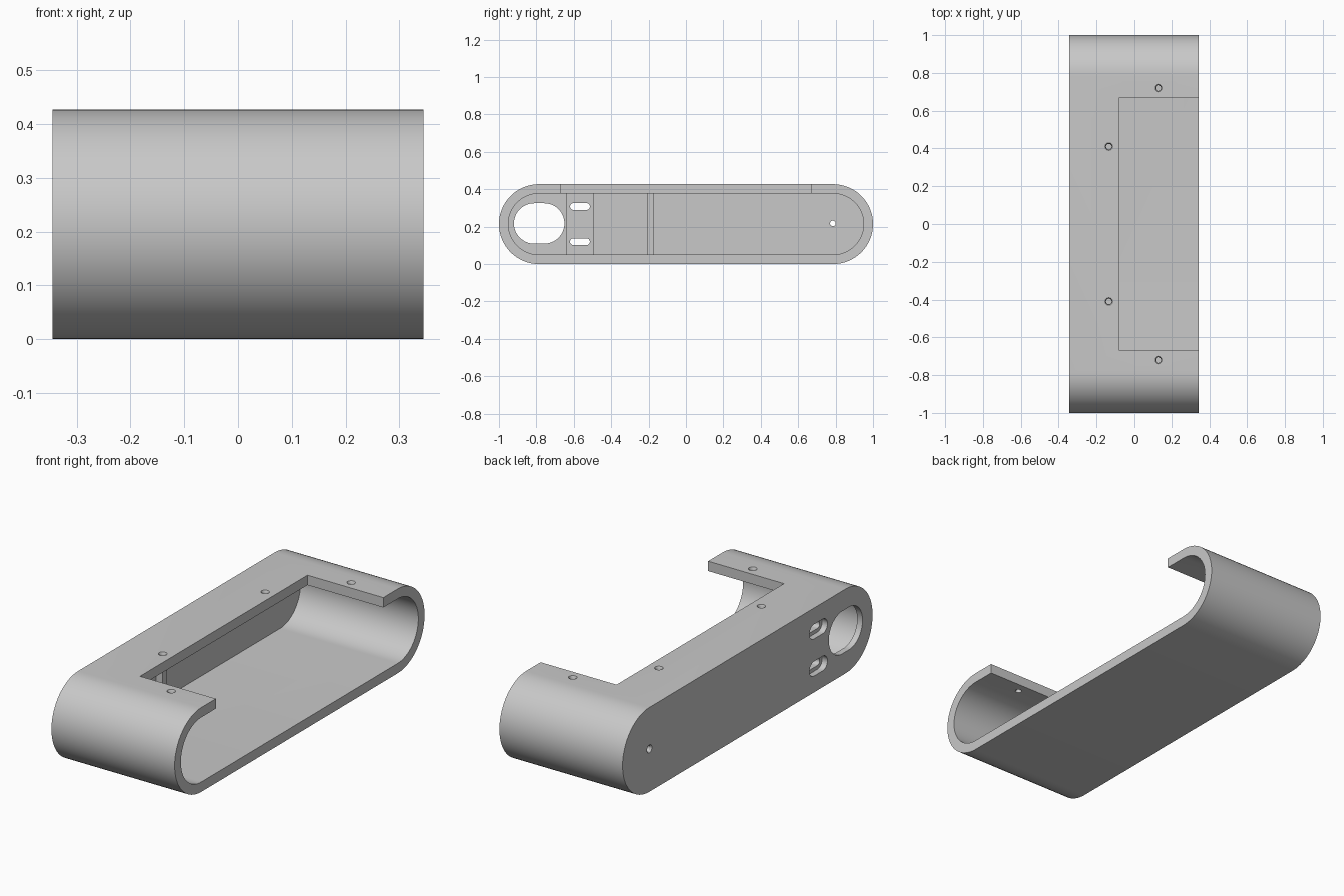
import bpy, bmesh
from math import pi, cos, sin, radians
from mathutils import Vector

old = bpy.data.objects.get("Cube")
if old:
    bpy.data.objects.remove(old, do_unlink=True)

grey = bpy.data.materials.new("plain grey")
grey.use_nodes = True
colour = (0.58, 0.58, 0.58, 1)
grey.diffuse_color = colour
grey.node_tree.nodes["Principled BSDF"].inputs["Base Color"].default_value = colour

HALF_W, R, MID = 0.345, 0.2135, 0.2135
SKIN = 0.05                # thickness of the wrapped shell
INNER_X = -HALF_W + 0.03   # inside face of the closed side
BOSS_X = INNER_X + 0.035   # inside face of the boss and rib


def finish(name, bm):
    bmesh.ops.recalc_face_normals(bm, faces=bm.faces)
    mesh = bpy.data.meshes.new(name)
    bm.to_mesh(mesh)
    bm.free()
    mesh.materials.append(grey)
    ob = bpy.data.objects.new(name, mesh)
    bpy.context.collection.objects.link(ob)
    return ob


def stadium(name, y, z, straight, r, x0, x1, steps=32):
    """Round-ended bar outline in the YZ plane, extruded along x."""
    bm = bmesh.new()
    verts = []
    for side in (1, -1):
        for i in range(steps + 1):
            a = -pi / 2 + pi * i / steps
            verts.append(bm.verts.new((x0, y + side * (straight + r * cos(a)),
                                       z + side * r * sin(a))))
    face = bm.faces.new(verts)
    out = bmesh.ops.extrude_face_region(bm, geom=[face])
    moved = [g for g in out["geom"] if isinstance(g, bmesh.types.BMVert)]
    bmesh.ops.translate(bm, verts=moved, vec=(x1 - x0, 0, 0))
    return finish(name, bm)


def box(name, lo, hi):
    bm = bmesh.new()
    bmesh.ops.create_cube(bm, size=1)
    lo, hi = Vector(lo), Vector(hi)
    for v in bm.verts:
        v.co = (lo + hi) / 2 + v.co * (hi - lo)
    return finish(name, bm)


def cone(name, pos, r1, r2, depth, along_x=False):
    bm = bmesh.new()
    bmesh.ops.create_cone(bm, cap_ends=True, segments=24, radius1=r1, radius2=r2, depth=depth)
    ob = finish(name, bm)
    ob.location = pos
    if along_x:
        ob.rotation_euler.y = -pi / 2
    return ob


def combine(target, tool, operation="DIFFERENCE"):
    tool.hide_render = True
    bpy.context.view_layer.objects.active = target
    mod = target.modifiers.new("cut", "BOOLEAN")
    mod.operation, mod.object, mod.solver = operation, tool, "EXACT"
    bpy.ops.object.modifier_apply(modifier=mod.name)
    bpy.data.objects.remove(tool, do_unlink=True)


# Round-ended shell, hollow and open on the left side
shell = stadium("housing_shell", 0, MID, 1 - R, R, -HALF_W, HALF_W)
combine(shell, stadium("cavity", 0, MID, 1 - R, R - SKIN, INNER_X, HALF_W + 0.1))

# Slot boss and divider rib on the inside of the closed wall
for name, y0, y1 in (("slot_boss", -0.64, -0.495), ("divider_rib", -0.205, -0.17)):
    combine(shell, box(name, (INNER_X - 0.01, y0, SKIN - 0.01),
                       (BOSS_X, y1, 2 * MID - SKIN + 0.01)), "UNION")

# Notch in the top
combine(shell, box("top_notch", (-0.08, -0.67, 0.3), (HALF_W + 0.1, 0.67, 0.6)))

# Large oval opening and two recessed slots in the closed wall
combine(shell, stadium("oval_opening", -0.785, 0.217, 0.027, 0.108, -0.5, INNER_X + 0.02))
for z in (MID - 0.094, MID + 0.094):
    combine(shell, stadium("slot_recess", -0.567, z, 0.035, 0.037, -0.5, INNER_X, 12))
    combine(shell, stadium("slot", -0.567, z, 0.035, 0.018, -0.5, BOSS_X + 0.02, 12))

# Countersunk screw holes: four in the top, one in the closed wall
for x, y in ((0.13, 0.72), (-0.135, 0.41)):
    for side in (1, -1):
        combine(shell, cone("screw_hole", (x, y * side, 0.42), 0.015, 0.015, 0.15))
        combine(shell, cone("countersink", (x, y * side, 2 * MID), 0.01, 0.03, 0.04))
combine(shell, cone("side_hole", (-HALF_W, 0.785, 0.217), 0.015, 0.015, 0.15, True))
combine(shell, cone("side_countersink", (-HALF_W, 0.785, 0.217), 0.01, 0.03, 0.03, True))

# Smooth curves, sharp edges
bpy.ops.object.select_all(action="DESELECT")
shell.select_set(True)
bpy.context.view_layer.objects.active = shell
bpy.ops.object.shade_smooth_by_angle(angle=radians(30))
